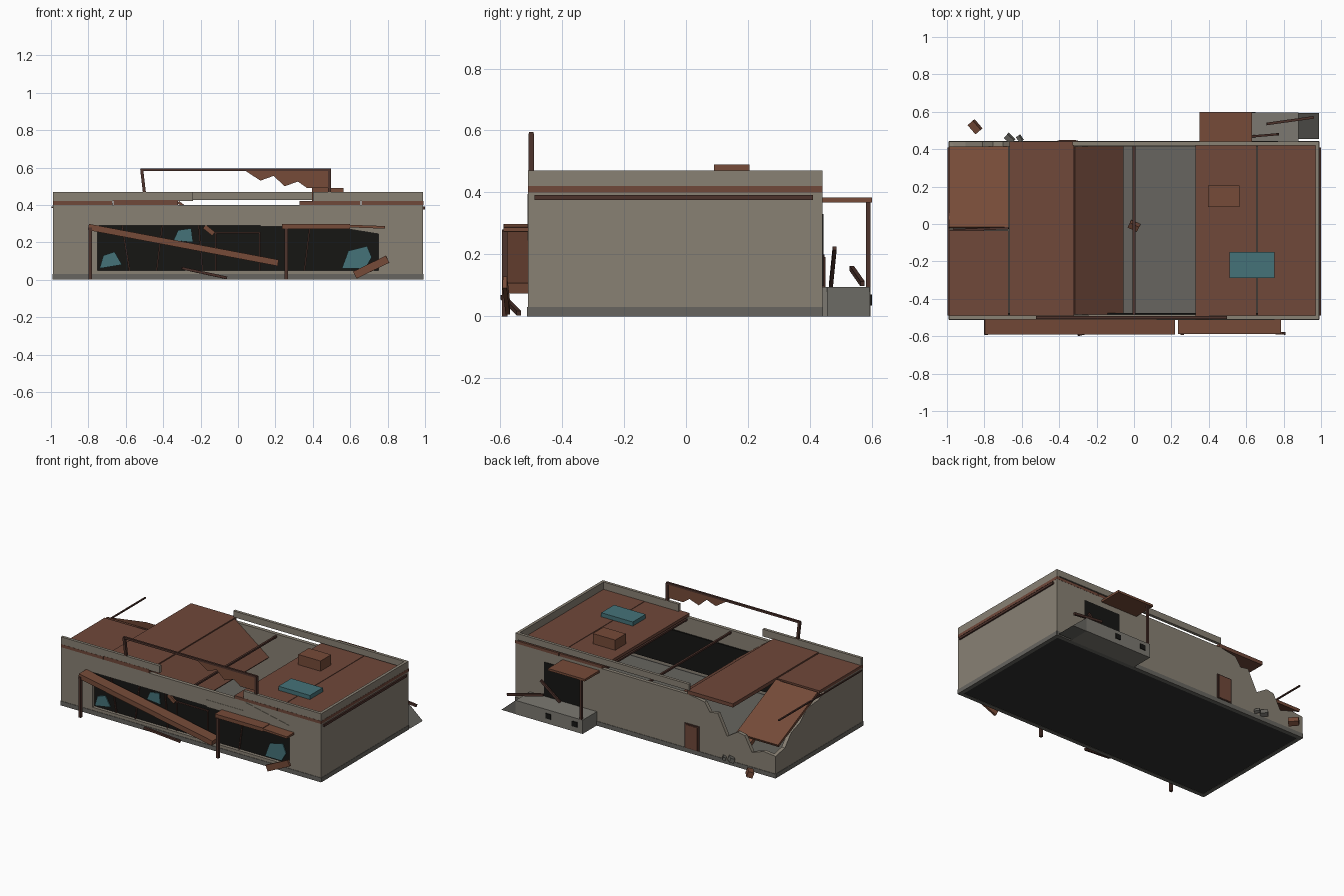
import bpy, bmesh, random
from mathutils import Vector, Matrix

random.seed(4)


def mat(name, c):
    m = bpy.data.materials.new(name)
    m.diffuse_color = (*c, 1)
    return m


WALL = mat("plaster", (0.25, 0.22, 0.175))
GREY = mat("concrete", (0.135, 0.13, 0.115))
STONE = mat("porch_stone", (0.2, 0.19, 0.165))
BASE = mat("underside", (0.03, 0.03, 0.028))
DARK = mat("dark_interior", (0.008, 0.008, 0.007))
RUST = mat("rust_sheet", (0.16, 0.065, 0.042))
LITE = mat("light_rust", (0.18, 0.07, 0.04))
WOOD = mat("dark_rust", (0.075, 0.033, 0.025))
TEAL = mat("teal_glass", (0.06, 0.17, 0.19))


def finish(name, bm, m):
    bmesh.ops.recalc_face_normals(bm, faces=bm.faces)
    me = bpy.data.meshes.new(name)
    bm.to_mesh(me)
    bm.free()
    o = bpy.data.objects.new(name, me)
    bpy.context.collection.objects.link(o)
    me.materials.append(m)
    return o


def block(name, size, matrix, m):
    bm = bmesh.new()
    bmesh.ops.create_cube(bm, size=1, matrix=matrix @ Matrix.Diagonal((*size, 1)))
    return finish(name, bm, m)


def box(name, x0, x1, y0, y1, z0, z1, m):
    c = Matrix.Translation(((x0 + x1) / 2, (y0 + y1) / 2, (z0 + z1) / 2))
    return block(name, (x1 - x0, y1 - y0, z1 - z0), c, m)


def beam(name, a, b, w, h, m, side=(0, 0, 1)):
    """Box from a to b; h is measured near the side direction, w across it."""
    a, b = Vector(a), Vector(b)
    x = (b - a).normalized()
    up = Vector(side)
    if abs(x.dot(up)) > 0.99:
        up = Vector((0, 1, 0))
    y = up.cross(x).normalized()
    r = Matrix((x, y, x.cross(y))).transposed().to_4x4()
    return block(name, ((b - a).length, w, h), Matrix.Translation((a + b) / 2) @ r, m)


def plate(name, pts, axis, lo, hi, m):
    """Extruded outline: (x, z) along y, or (y, z) along x."""
    bm = bmesh.new()
    f = (lambda p, d: (p[0], d, p[1])) if axis == 'y' else (lambda p, d: (d, p[0], p[1]))
    face = bm.faces.new([bm.verts.new(f(p, lo)) for p in pts])
    r = bmesh.ops.extrude_face_region(bm, geom=[face])
    d = Vector(f((0, 0), hi - lo))
    bmesh.ops.translate(bm, verts=[v for v in r['geom'] if isinstance(v, bmesh.types.BMVert)], vec=d)
    return finish(name, bm, m)


# floor and plinth
box("foundation", -.985, .985, -.505, .435, 0.002, .012, BASE)
box("floor", -.97, .97, -.49, .42, .012, .025, GREY)
box("front_plinth", -.99, .99, -.513, -.485, 0, .03, GREY)
box("back_plinth", -.99, .99, .415, .443, 0, .03, GREY)
for s, n in ((-1, "left"), (1, "right")):
    a, b = sorted((s * .965, s * .992))
    box(n + "_plinth", a, b, -.51, .44, 0, .03, GREY)

# walls
box("front_wall_left", -.99, -.75, -.51, -.485, .03, .40, WALL)
box("front_wall_right", .75, .99, -.51, -.485, .03, .40, WALL)
box("front_sill", -.75, .75, -.51, -.485, .03, .05, WALL)
box("front_lintel", -.75, .75, -.51, -.485, .29, .40, WALL)
plate("sagging_lintel", [(.12, .335), (.12, .285), (.5, .285), (.75, .245), (.75, .325),
                         (.42, .395), (.4, .335)], 'y', -.512, -.5, WALL)
box("right_wall", .965, .99, -.51, .44, .03, .40, WALL)
plate("left_wall", [(-.51, .03), (.44, .03), (.44, .15), (.34, .17), (.27, .25), (.18, .28),
                    (.1, .35), (-.02, .36), (-.1, .4), (-.51, .4)], 'x', -.99, -.965, WALL)
plate("back_wall", [(.99, .03), (.99, .4), (-.33, .4), (-.45, .38), (-.49, .32), (-.55, .33),
                    (-.62, .19), (-.7, .24), (-.755, .23), (-.81, .13), (-.9, .16),
                    (-.99, .15), (-.99, .03)], 'y', .415, .44, WALL)

# parapets
box("front_parapet_left", -.99, -.24, -.51, -.49, .42, .47, WALL)
box("front_parapet_right", .40, .99, -.51, -.49, .42, .47, WALL)
box("right_parapet", .97, .99, -.51, .44, .42, .47, WALL)
box("back_parapet", -.33, .99, .42, .44, .427, .47, WALL)

# roof sheets, intact and fallen
box("roof_right_outer", .66, .991, -.511, .441, .40, .42, RUST)
box("roof_right_inner", .33, .656, -.511, .44, .40, .42, RUST)
box("roof_left_inner", -.665, -.32, -.511, .44, .40, .425, RUST)
box("roof_left_front", -.99, -.67, -.511, -.035, .40, .42, RUST)
beam("roof_fallen_middle", (-.32, -.035, .415), (-.06, -.035, .22), .90, .015, RUST)
beam("roof_fallen_corner", (-.83, -.02, .41), (-.83, .41, .21), .32, .018, LITE)
beam("fallen_edge_beam", (-.99, -.035, .39), (-.67, -.022, .41), .012, .014, WOOD)
beam("fallen_rafter", (-.74, .05, .33), (-.74, .41, .12), .03, .03, LITE)
for x, z in ((0, .385), (.335, .385), (-.315, .39)):
    beam("rafter", (x, -.485, z), (x, .42, z), .014, .012, WOOD)

# roof equipment
box("roof_vent_box", .395, .565, .09, .205, .42, .49, LITE)
box("roof_skylight", .51, .75, -.29, -.15, .42, .448, TEAL)

# side pipes
beam("right_pipe", (.992, -.49, .383), (.992, .41, .383), .016, .016, WOOD)
beam("left_pipe", (-.992, -.49, .387), (-.992, .41, .387), .01, .008, WOOD)

# rooftop sign frame with torn sheet
beam("sign_post_left", (-.495, -.5, .42), (-.515, -.5, .59), .016, .018, WOOD)
beam("sign_post_right", (.49, -.5, .42), (.49, -.5, .59), .016, .018, WOOD)
beam("sign_rail", (-.52, -.5, .588), (.498, -.5, .588), .014, .014, WOOD)
plate("torn_sign_sheet", [(.04, .582), (.12, .53), (.19, .555), (.25, .5), (.32, .525),
                          (.37, .49), (.48, .49), (.48, .582)], 'y', -.503, -.495, LITE)

# storefront: dark recess, mullions, door frame, broken panes
box("storefront_recess", -.75, .75, -.488, -.475, .05, .29, DARK)
for x, t in ((-.6, .02), (-.42, -.015), (-.2, .01), (.37, -.015)):
    beam("mullion", (x + t, -.493, .05), (x - t, -.493, .29), .008, .008, WOOD)
for x in (-.12, .115):
    beam("door_jamb", (x, -.493, .05), (x, -.493, .25), .008, .008, WOOD)
beam("door_head", (-.125, -.493, .25), (.12, -.493, .25), .008, .008, WOOD)
beam("loose_trim", (-.18, -.5, .285), (-.13, -.5, .245), .012, .025, LITE)
for p in ([(-.74, .06), (-.62, .08), (-.66, .15), (-.72, .13)],
          [(-.345, .21), (-.24, .2), (-.25, .275), (-.32, .265)],
          [(.555, .06), (.68, .06), (.715, .12), (.69, .18), (.59, .155)]):
    plate("broken_pane", p, 'y', -.5, -.494, TEAL)

# front awnings, posts and planks
beam("fallen_awning", (-.8, -.55, .282), (.215, -.55, .09), .08, .034, LITE)
box("awning_right", .235, .6, -.588, -.51, .272, .298, LITE)
beam("awning_right_tail", (.59, -.55, .287), (.785, -.55, .28), .078, .014, LITE)
beam("awning_post_left", (-.79, -.585, 0), (-.79, -.585, .28), .018, .018, WOOD)
beam("awning_post_right", (.258, -.585, 0), (.258, -.585, .275), .018, .018, WOOD)
beam("front_plank_right", (.625, -.575, .025), (.8, -.585, .11), .014, .042, LITE)
beam("front_plank_left", (-.3, -.592, .062), (-.06, -.54, .01), .015, .014, WOOD)

# back porch
box("porch_platform", .37, .88, .44, .595, 0, .095, STONE)
plate("porch_ramp", [(.88, 0), (.99, 0), (.88, .095)], 'y', .455, .593, GREY)
box("porch_canopy", .35, .63, .44, .6, .368, .383, LITE)
beam("porch_post", (.385, .588, .095), (.385, .588, .37), .014, .014, WOOD)
box("back_doorway", .49, .77, .435, .444, .097, .33, DARK)
beam("doorway_plank", (.63, .468, .10), (.77, .48, .22), .012, .016, WOOD)
beam("porch_plank", (.71, .535, .155), (.96, .57, .105), .014, .016, WOOD)
for x in (.43, .63):
    box("porch_vent", x - .02, x + .02, .593, .6, .035, .07, DARK)
box("back_door", -.41, -.3, .436, .447, .03, .2, WOOD)
box("back_door_panel", -.4, -.31, .44, .45, .035, .192, RUST)

# rubble, outside behind the broken corner and on the floor
for x, y, z, s, m in ((-.85, .52, .03, .065, LITE), (-.665, .457, .05, .05, GREY),
                      (-.61, .457, .045, .035, GREY), (0, -.01, .04, .055, LITE),
                      (-.78, .3, .03, .06, GREY), (-.6, .2, .025, .05, GREY),
                      (-.5, -.2, .025, .05, GREY), (.5, .1, .02, .04, GREY)):
    r = Matrix.Rotation(random.uniform(-1, -.4), 4, 'Z') @ Matrix.Rotation(random.uniform(.3, .6), 4, 'X')
    block("rubble", (s, s * .6, s * .6), Matrix.Translation((x, y, z)) @ r, m)
